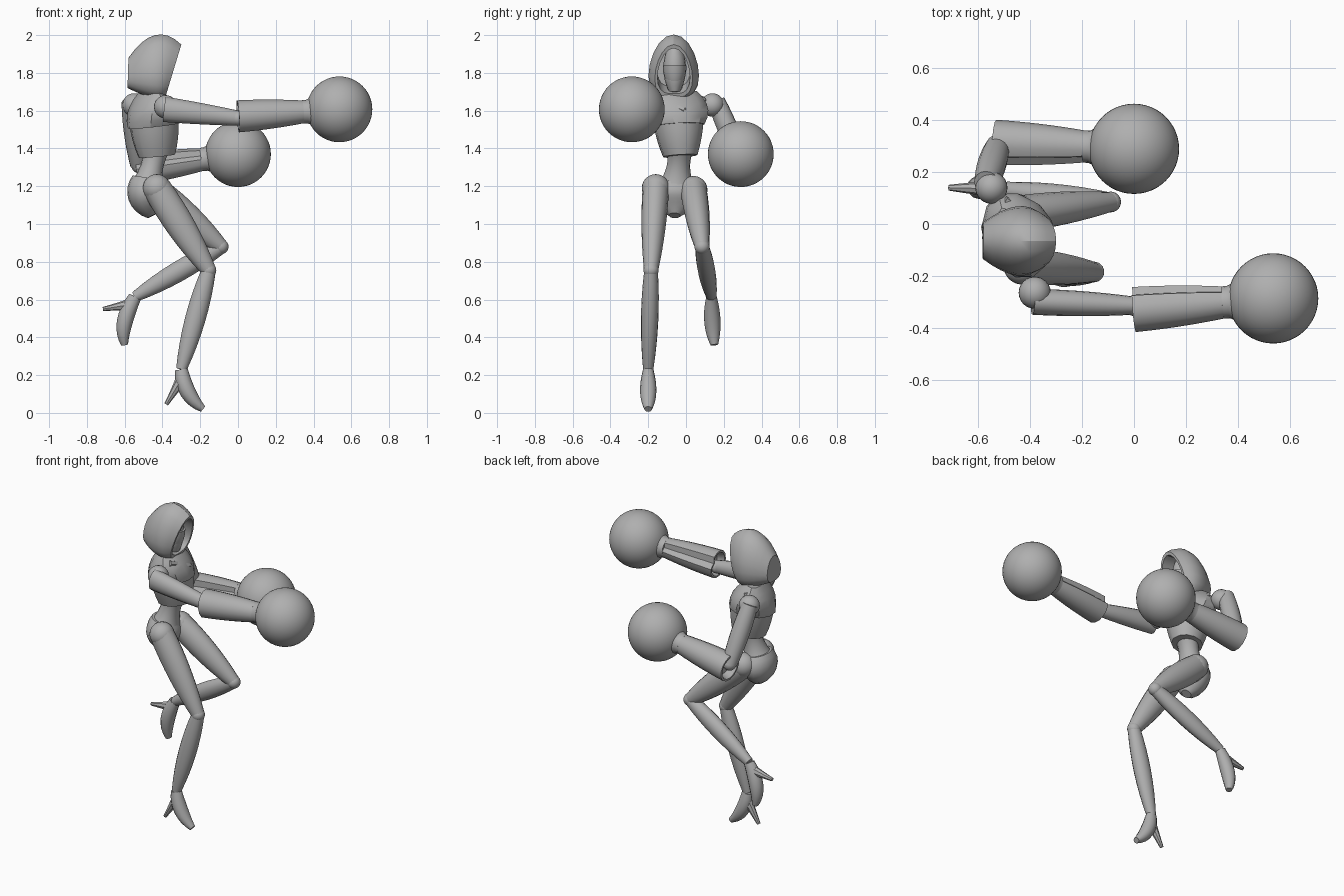
import bpy, bmesh, math
from mathutils import Vector

if "Cube" in bpy.data.objects:
    bpy.data.objects.remove(bpy.data.objects["Cube"], do_unlink=True)

GREY = (0.43, 0.43, 0.43, 1)
grey = bpy.data.materials.new("plain_grey")
grey.use_nodes = True
grey.diffuse_color = GREY
grey.node_tree.nodes["Principled BSDF"].inputs["Base Color"].default_value = GREY


def finish(name, bm):
    """Turn a mesh under construction into a shaded object."""
    bmesh.ops.recalc_face_normals(bm, faces=bm.faces)
    mesh = bpy.data.meshes.new(name)
    bm.to_mesh(mesh)
    bm.free()
    mesh.materials.append(grey)
    obj = bpy.data.objects.new(name, mesh)
    bpy.context.scene.collection.objects.link(obj)
    bpy.ops.object.select_all(action='DESELECT')
    obj.select_set(True)
    bpy.context.view_layer.objects.active = obj
    bpy.ops.object.shade_smooth_by_angle(angle=math.radians(32))


def skin(name, rings):
    """Join rings of points into a closed skin."""
    bm = bmesh.new()
    loops = [[bm.verts.new(point) for point in ring] for ring in rings]
    count = len(loops[0])
    for lower, upper in zip(loops, loops[1:]):
        for i in range(count):
            j = (i + 1) % count
            bm.faces.new((lower[i], lower[j], upper[j], upper[i]))
    bm.faces.new(loops[0])
    bm.faces.new(loops[-1])
    finish(name, bm)


def ball(name, centre, radius, segments=24):
    bm = bmesh.new()
    bmesh.ops.create_uvsphere(bm, u_segments=segments, v_segments=segments // 2, radius=radius)
    bmesh.ops.translate(bm, verts=bm.verts, vec=centre)
    finish(name, bm)


def blend(start, middle, end, t):
    """Smooth curve that passes start, middle and end."""
    return (start * (1 - t) * (1 - 2 * t) + middle * 4 * t * (1 - t) + end * t * (2 * t - 1))


def limb(name, start, end, widths, depths, middle=None, yaw=0.0, sides=16, steps=8,
         slit=None, hollow=False):
    """Elliptical loft whose radii swell or taper between its two ends."""
    start, end = Vector(start), Vector(end)
    middle = Vector(middle) if middle else (start + end) / 2
    path = [blend(start, middle, end, i / steps) for i in range(steps + 1)]
    sideways = Vector((-math.sin(yaw), math.cos(yaw), 0))
    rings = []
    for i, centre in enumerate(path):
        along = (path[min(i + 1, steps)] - path[max(i - 1, 0)]).normalized()
        across = (sideways - along * sideways.dot(along)).normalized()
        over = along.cross(across)
        width, depth = blend(*widths, i / steps), blend(*depths, i / steps)
        ring = []
        for k in range(sides):
            turn = math.tau * k / sides
            offset = across * math.cos(turn) * width + over * math.sin(turn) * depth
            ring.append(centre + offset * (0.72 if k == slit else 1))
        rings.append(ring)
    if hollow:
        lip = [point.lerp(path[0], 0.15) for point in rings[0]]
        bottom = [point.lerp(path[1], 0.3) for point in rings[1]]
        rings = [bottom, lip] + rings
    skin(name, rings)


# Hood: pointed arches from the back to the rim, then folded inside
def hood_ring(t, scale=1):
    width = blend(.07, .133, .1, t) * scale
    low, high = blend(1.72, 1.67, 1.67, t), blend(1.88, 2, 1.95, t)
    x_low, x_high = blend(-.585, -.46, -.385, t), blend(-.58, -.44, -.3, t)
    ring = []
    for k in range(20):
        turn = math.tau * k / 20
        rise = ((1 - math.cos(turn)) / 2) ** 1.5
        rise = 0.5 + (rise - 0.5) * scale
        ring.append(Vector((x_low + (x_high - x_low) * rise,
                            -.065 + width * math.sin(turn),
                            low + (high - low) * rise)))
    return ring


skin("hood", [hood_ring(i / 8) for i in range(9)] + [hood_ring(1, .86), hood_ring(.45, .65)])

# Head and neck
limb("face", (-.42, -.06, 1.7), (-.43, -.06, 1.95), (.03, .06, .03), (.04, .07, .04))
limb("face_mask", (-.42, -.06, 1.7), (-.42, -.06, 1.84), (.02, .053, .063), (.03, .063, .075),
     steps=4)
limb("neck", (-.47, -.05, 1.64), (-.44, -.06, 1.77), (.05, .04, .04), (.05, .04, .04))

# Body armour, turned towards the reaching arm
TURN = math.radians(22)
limb("chest_plate", (-.445, -.04, 1.52), (-.465, -.05, 1.7), (.14, .172, .12), (.14, .12, .05),
     yaw=TURN, sides=12, steps=5)
limb("corset_plate", (-.43, -.03, 1.36), (-.445, -.04, 1.54), (.09, .118, .135), (.1, .123, .13),
     yaw=TURN, sides=12, steps=4)
for side, shoulder in (("right", (-.38, -.16, 1.66)), ("left", (-.5, .09, 1.66))):
    limb(side + "_collar_strap", shoulder, (-.34, -.01, 1.6), (.02, .02, .015), (.02, .02, .015),
         sides=6, steps=3)

# Waist and pelvis
limb("waist", (-.48, -.05, 1.2), (-.43, -.03, 1.41), (.1, .062, .075), (.09, .06, .075))
limb("pelvis", (-.45, -.06, 1.045), (-.48, -.05, 1.24), (.03, .12, .09), (.03, .095, .08),
     middle=(-.485, -.055, 1.14))


# Legs: thigh, knee, shin and a high-heeled foot strung between joints
def leg(side, hip, knee, ankle, instep, toe, heel):
    ball(side + "_hip", hip, .074)
    limb(side + "_thigh", hip, knee, (.07, .063, .038), (.075, .075, .04))
    ball(side + "_knee", knee, .04)
    limb(side + "_shin", knee, ankle, (.036, .046, .027), (.038, .054, .028))
    limb(side + "_foot", ankle, toe, (.028, .043, .02), (.034, .042, .018),
         middle=instep, sides=12)
    heel_top = Vector(ankle).lerp(Vector(instep), 0.3)
    limb(side + "_heel", heel_top, heel, (.03, .021, .011), (.035, .021, .011), sides=8, steps=4)


leg("right", hip=(-.43, -.16, 1.19), knee=(-.155, -.185, .755), ankle=(-.3, -.2, .23),
    instep=(-.265, -.2, .11), toe=(-.185, -.2, .02), heel=(-.38, -.2, .045))
leg("left", hip=(-.44, .04, 1.18), knee=(-.09, .085, .88), ankle=(-.545, .135, .615),
    instep=(-.6, .14, .48), toe=(-.6, .15, .36), heel=(-.715, .14, .55))


# Gloves: slit hollow cuff, flared wrist and a large round fist
def glove(side, opening, fist, slit):
    opening, fist = Vector(opening), Vector(fist)
    wrist = opening.lerp(fist, 0.64)
    cuff, flare = (.087, .079, .062), (.062, .073, .12)
    limb(side + "_cuff", opening, wrist, cuff, cuff, sides=14, slit=slit, hollow=True)
    limb(side + "_wrist", wrist, opening.lerp(fist, 0.8), flare, flare, steps=4)
    ball(side + "_fist", fist, .174, 48)


glove("right", (0, -.33, 1.57), (.537, -.287, 1.607), slit=1)
glove("left", (-.535, .315, 1.29), (0, .29, 1.37), slit=6)


# Arms: shoulder ball, upper arm and elbow ball
def arm(side, shoulder, top, elbow, widths, depths):
    ball(side + "_shoulder", shoulder, .062)
    limb(side + "_arm", top, elbow, widths, depths)
    ball(side + "_elbow", elbow, .04)


arm("right", (-.383, -.265, 1.62), (-.39, -.3, 1.607), (0, -.315, 1.56),
    (.05, .048, .035), (.067, .056, .04))
arm("left", (-.55, .14, 1.63), (-.57, .16, 1.65), (-.525, .305, 1.31),
    (.047, .054, .042), (.047, .056, .045))
